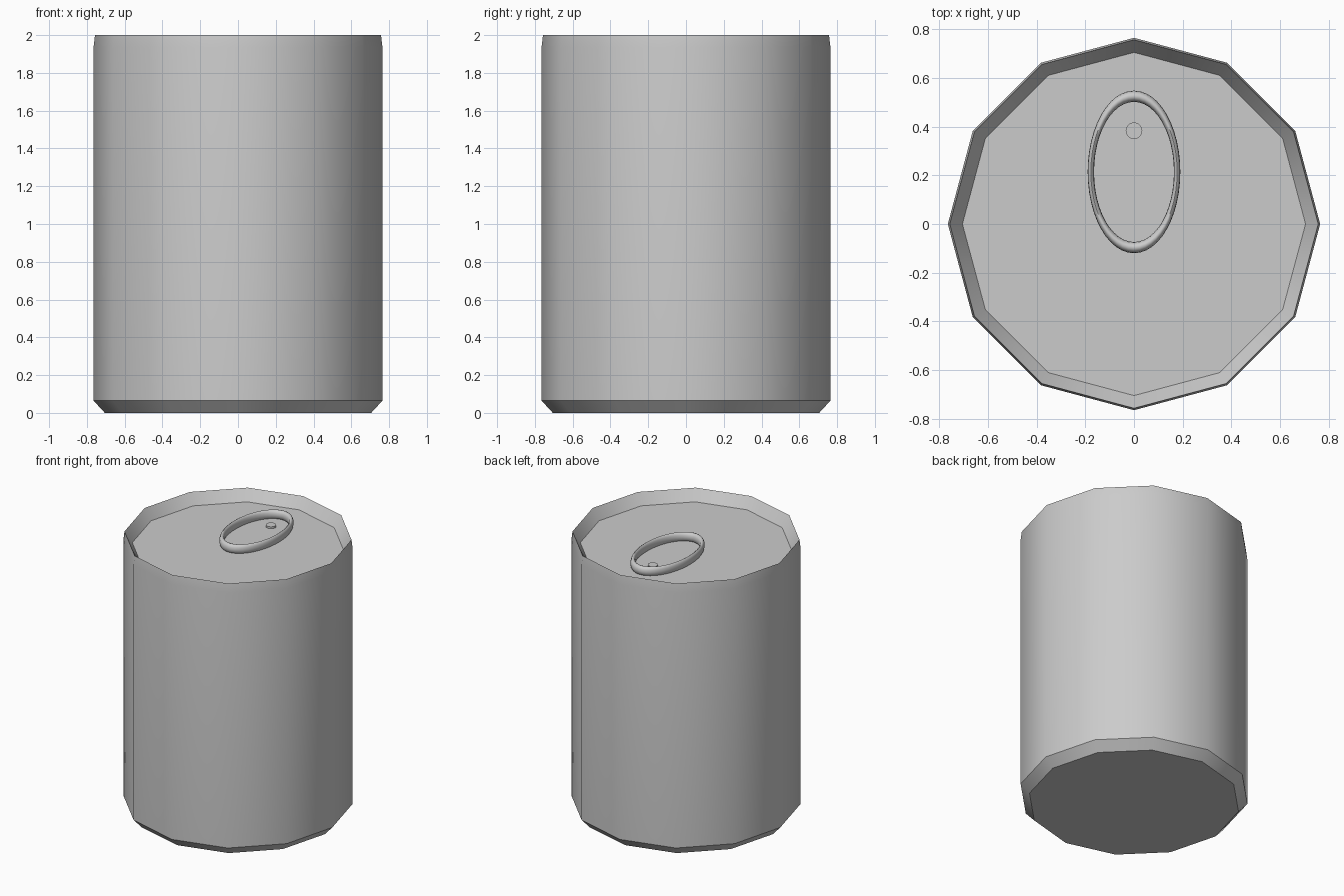
import bpy, bmesh, math

if "Cube" in bpy.data.objects:
    bpy.data.objects.remove(bpy.data.objects["Cube"])

SIDES = 12
LID_Z = 1.92


def smooth(obj, degrees):
    bpy.ops.object.select_all(action='DESELECT')
    obj.select_set(True)
    bpy.context.view_layer.objects.active = obj
    bpy.ops.object.shade_smooth_by_angle(angle=math.radians(degrees))


def lathe(name, profile, sides):
    """Revolve (radius, z) points around z and cap both ends."""
    bm = bmesh.new()
    rings = []
    for r, z in profile:
        angles = [2 * math.pi * i / sides for i in range(sides)]
        rings.append([bm.verts.new((r * math.cos(a), r * math.sin(a), z)) for a in angles])
    for low, high in zip(rings, rings[1:]):
        for i in range(sides):
            j = (i + 1) % sides
            bm.faces.new((low[i], low[j], high[j], high[i]))
    bm.faces.new(rings[0][::-1])
    bm.faces.new(rings[-1])
    mesh = bpy.data.meshes.new(name)
    bm.to_mesh(mesh)
    bm.free()
    obj = bpy.data.objects.new(name, mesh)
    bpy.context.collection.objects.link(obj)
    return obj


# Can body: chamfered base, straight wall, slight rim taper, recessed lid
body = lathe("can_body", [(0.705, 0), (0.765, 0.065), (0.765, 1.935),
                          (0.757, 2.0), (0.705, LID_Z)], SIDES)
smooth(body, 35)

# Oval pull ring lying on the lid
bpy.ops.mesh.primitive_torus_add(major_segments=48, minor_segments=12,
                                 major_radius=0.311, minor_radius=0.023,
                                 location=(0, 0.214, LID_Z + 0.028))
ring = bpy.context.object
ring.name = "pull_ring"
ring.scale = (0.57, 1, 1.45)
bpy.ops.object.transform_apply(location=False, rotation=False, scale=True)
smooth(ring, 60)

# Rivet inside the ring
rivet = lathe("rivet", [(0.034, -0.005), (0.034, 0.014)], 32)
rivet.location = (0, 0.383, LID_Z)
smooth(rivet, 35)
